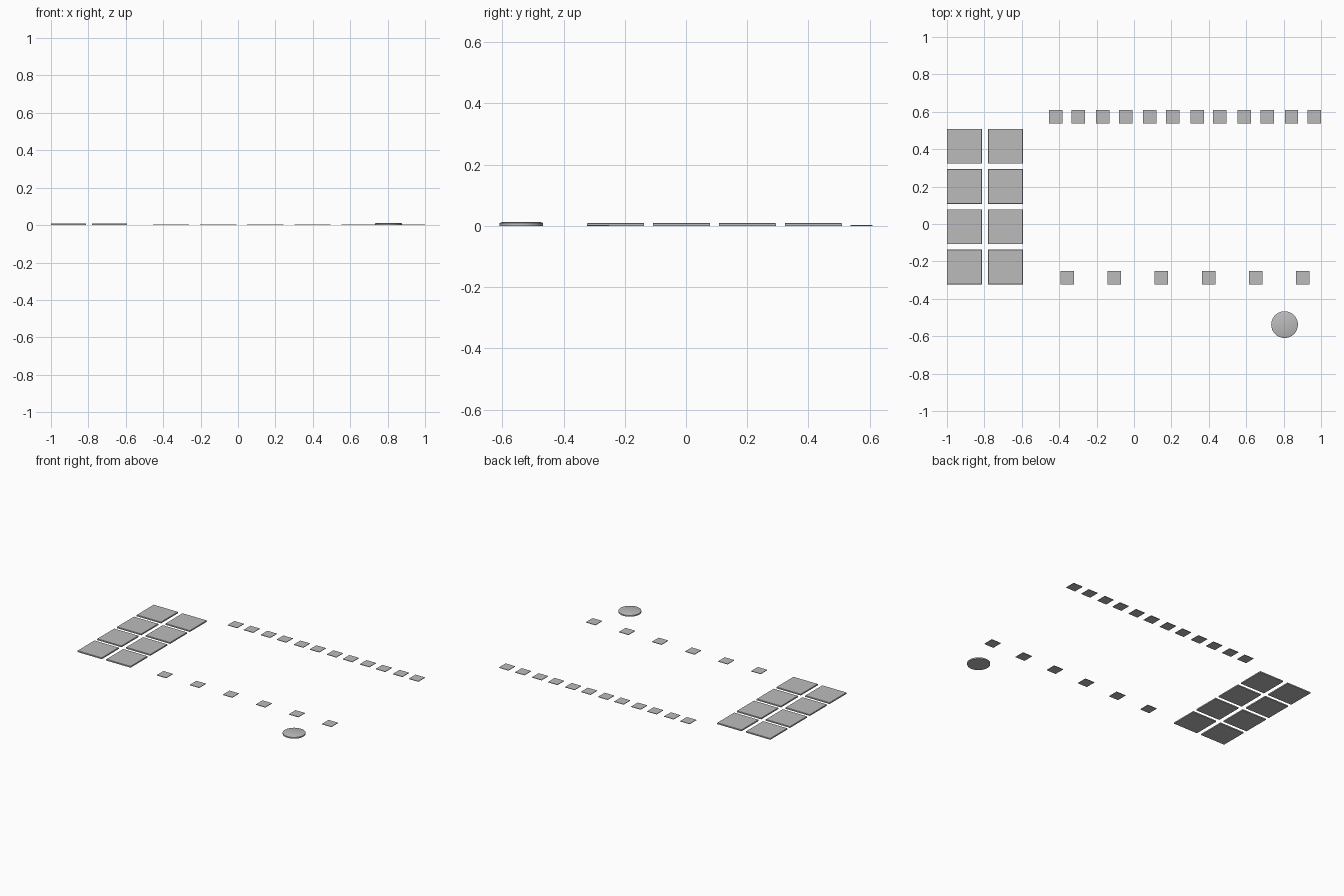
import bpy, bmesh
from mathutils import Matrix

if "Cube" in bpy.data.objects:
    bpy.data.objects.remove(bpy.data.objects["Cube"])

grey = bpy.data.materials.new("mid_grey")
grey.diffuse_color = (0.5, 0.5, 0.5, 1)
grey.use_nodes = True
grey.node_tree.nodes["Principled BSDF"].inputs["Base Color"].default_value = grey.diffuse_color


def finish(name, bm, loc):
    mesh = bpy.data.meshes.new(name)
    bm.to_mesh(mesh)
    bm.free()
    mesh.materials.append(grey)
    obj = bpy.data.objects.new(name, mesh)
    obj.location = loc
    bpy.context.collection.objects.link(obj)
    return obj


def slab(name, x, y, size, height, bevel=0.0):
    bm = bmesh.new()
    bmesh.ops.create_cube(bm, size=1, matrix=Matrix.Translation((0, 0, height / 2))
                          @ Matrix.Diagonal((size, size, height, 1)))
    if bevel:
        top = [e for e in bm.edges if all(v.co.z > height * 0.9 for v in e.verts)]
        bmesh.ops.bevel(bm, geom=top, offset=bevel, segments=1, affect='EDGES')
    return finish(name, bm, (x, y, 0))


# Large pads: two columns of four
for col, x in enumerate((-0.907, -0.687)):
    for row in range(4):
        slab(f"large_pad_{col}_{row}", x, -0.23 + row * 0.2153, 0.186, 0.009, 0.001)

# Small pads: a single front row and a paired back row
for i in range(6):
    x = -0.358 + i * 0.2522
    slab(f"front_small_pad_{i}", x, -0.287, 0.072, 0.0035)
    for side in (-1, 1):
        slab(f"back_small_pad_{i}_{'left' if side < 0 else 'right'}",
             x + side * 0.061, 0.574, 0.072, 0.0035)

# Round knob with a shallow chamfer: extrude and inset the top face
bm = bmesh.new()
r, wall, h = 0.0715, 0.009, 0.0125
bmesh.ops.create_cone(bm, cap_ends=True, segments=32, radius1=r, radius2=r,
                      depth=wall, matrix=Matrix.Translation((0, 0, wall / 2)))
bm.normal_update()
cap = max(bm.faces, key=lambda f: f.calc_center_median().z)
bmesh.ops.inset_region(bm, faces=[cap], thickness=0.009, depth=h - wall)
knob = finish("round_knob", bm, (0.805, -0.538, 0))
bpy.context.view_layer.objects.active = knob
knob.select_set(True)
bpy.ops.object.shade_smooth_by_angle()
